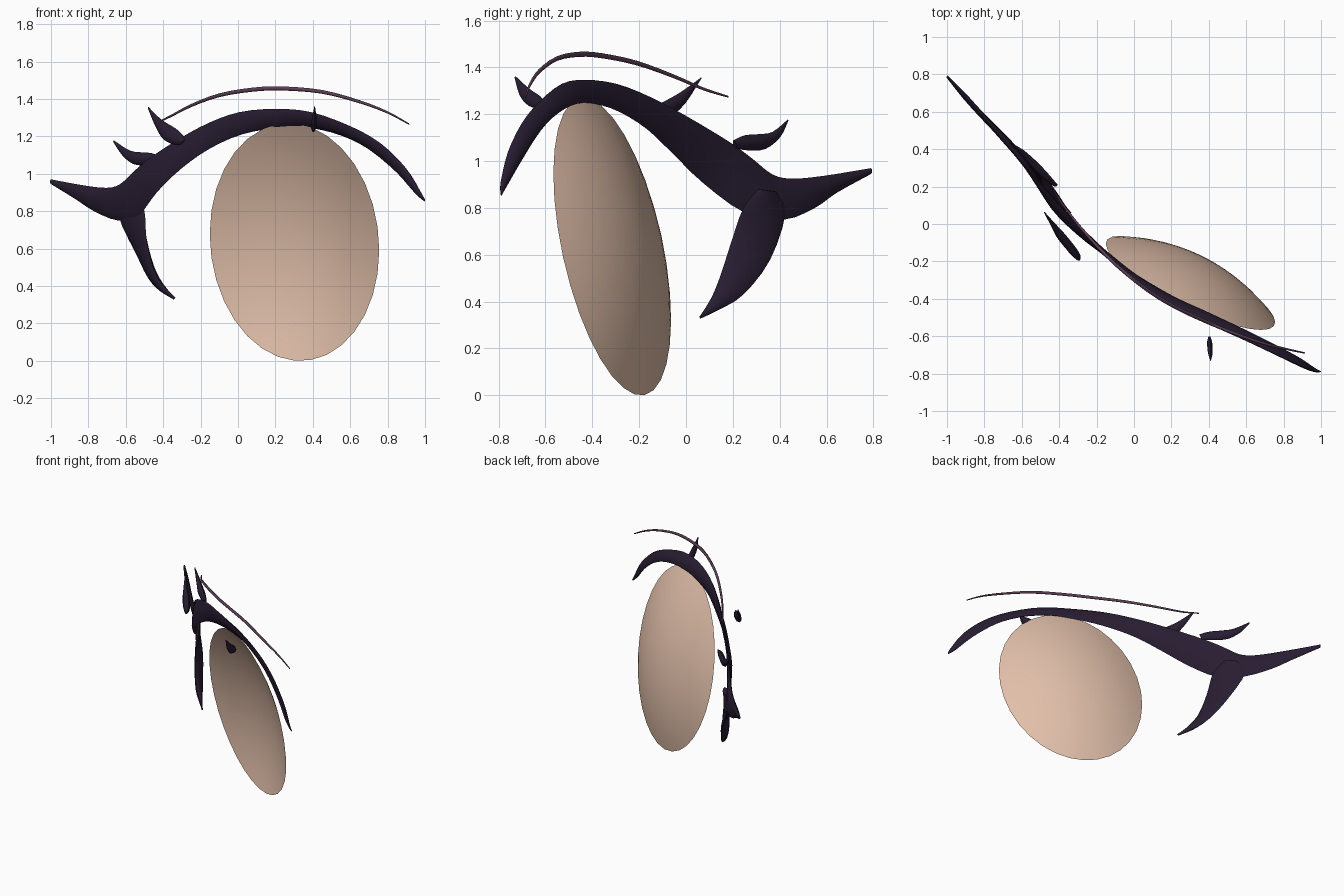
import bpy, bmesh, math
from mathutils import Vector

if "Cube" in bpy.data.objects:
    bpy.data.objects.remove(bpy.data.objects["Cube"])


def material(name, rgb):
    m = bpy.data.materials.new(name)
    m.diffuse_color = (*rgb, 1)
    m.use_nodes = True
    m.node_tree.nodes["Principled BSDF"].inputs["Base Color"].default_value = m.diffuse_color
    return m


SKIN = material("warm_beige", (0.75, 0.52, 0.40))
DARK = material("dark_plum", (0.021, 0.012, 0.031))
MAUVE = material("dusky_mauve", (0.105, 0.05, 0.09))


def finish(name, bm, mat, angle=50):
    bmesh.ops.recalc_face_normals(bm, faces=bm.faces)
    me = bpy.data.meshes.new(name)
    bm.to_mesh(me)
    bm.free()
    me.materials.append(mat)
    ob = bpy.data.objects.new(name, me)
    bpy.context.collection.objects.link(ob)
    bpy.ops.object.select_all(action='DESELECT')
    ob.select_set(True)
    bpy.context.view_layer.objects.active = ob
    bpy.ops.object.shade_smooth_by_angle(angle=math.radians(angle))
    return ob


def resample(pts, n):
    """Smooth curve through the points, n steps per span."""
    pts = [Vector(p) for p in pts]
    out = []
    for i in range(len(pts) - 1):
        a, b, c, d = pts[max(i - 1, 0)], pts[i], pts[i + 1], pts[min(i + 2, len(pts) - 1)]
        for k in range(n):
            t = k / n
            out.append(0.5 * (2 * b + (c - a) * t + (2 * a - 5 * b + 4 * c - d) * t * t
                              + (3 * b - a - 3 * c + d) * t ** 3))
    return out + [pts[-1]]


def blade(name, upper, lower, thick, mat=DARK, steps=3, ratio=0.5):
    """Closed lens-section blade running between two edge curves."""
    up, lo = resample(upper, steps), resample(lower, steps)
    mid = [(a + b) / 2 for a, b in zip(up, lo)]
    bm = bmesh.new()
    rings = []
    for i, c in enumerate(mid):
        half = (up[i] - lo[i]) / 2
        tan = mid[min(i + 1, len(mid) - 1)] - mid[max(i - 1, 0)]
        nrm = tan.cross(half).normalized() * min(thick / 2, half.length * ratio)
        rings.append([bm.verts.new(c + half * math.cos(k * math.pi / 4)
                                   + nrm * math.sin(k * math.pi / 4)) for k in range(8)])
    for r, s in zip(rings, rings[1:]):
        for k in range(8):
            j = (k + 1) % 8
            bm.faces.new((r[k], r[j], s[j], s[k]))
    bm.faces.new(rings[0])
    bm.faces.new(rings[-1])
    return finish(name, bm, mat)


# Footprint of the curved face seen from above: depth as a function of x
FOOT = [(-1, .79), (-.8, .565), (-.68, .425), (-.6, .33), (-.4, .1), (-.2, -.11), (0, -.29),
        (.2, -.43), (.4, -.53), (.6, -.61), (.8, -.69), (1, -.79)]


def depth(x):
    for (x0, y0), (x1, y1) in zip(FOOT, FOOT[1:]):
        if x <= x1:
            return y0 + (y1 - y0) * (x - x0) / (x1 - x0)
    return FOOT[-1][1]


def on_face(pts):
    """Place (x, z[, y offset]) points on the curved face."""
    return [(p[0], depth(p[0]) + (p[2] if len(p) > 2 else 0), p[1]) for p in pts]


# Eye socket: open oval bowl, hollow towards the front, bulging to the back
bm = bmesh.new()
centre = Vector((.302, -.315, .635))
side, rise = Vector((.453, -.21, -.044)), Vector((0, -.138, .634))
back = -side.cross(rise).normalized() * .128
SEG, RINGS = 32, 10
tip = bm.verts.new(centre + back)
prev = None
for i in range(1, RINGS + 1):
    r = i / RINGS
    ring = []
    for k in range(SEG):
        a = 2 * math.pi * k / SEG
        ring.append(bm.verts.new(centre + side * r * math.cos(a) + rise * r * math.sin(a)
                                 + back * (1 - r * r)))
    for k in range(SEG):
        j = (k + 1) % SEG
        bm.faces.new((prev[k], ring[k], ring[j], prev[j]) if prev else (tip, ring[k], ring[j]))
    prev = ring
finish("eye_bowl", bm, SKIN, 60)

# Upper lash line with outer wing
blade("upper_lash_line",
      on_face([(-1, .970), (-.82, .937), (-.70, .925), (-.63, .945), (-.56, 1.01), (-.47, 1.085),
               (-.31, 1.19), (-.15, 1.275), (.01, 1.33), (.2, 1.347), (.39, 1.33, -.005),
               (.6, 1.255, -.015), (.76, 1.165, -.025), (.89, 1.04, -.025), (.97, .915, -.015),
               (1, .862)]),
      on_face([(-1, .945), (-.87, .865), (-.77, .80, .02), (-.64, .750, .04), (-.53, .78),
               (-.43, .905, -.06), (-.30, 1.03, -.05), (-.15, 1.135, -.01), (.02, 1.21, .02),
               (.21, 1.245, .045), (.38, 1.245, .055), (.55, 1.205, .045), (.70, 1.13, .03),
               (.85, 1.005, .015), (.95, .892), (.997, .852)]), .03)

# Lower corner lash curving down
blade("lower_lash",
      [(-.60, .385, .87), (-.64, .425, .78), (-.55, .36, .58), (-.47, .245, .43), (-.40, .14, .365),
       (-.345, .062, .328)],
      [(-.54, .31, .88), (-.50, .245, .80), (-.49, .195, .66), (-.46, .15, .52),
       (-.415, .11, .42), (-.335, .06, .338)], .035)

# Small separate upper lashes
blade("front_lash",
      [(-.478, .065, 1.357), (-.41, -.03, 1.29), (-.33, -.12, 1.24), (-.29, -.18, 1.20),
       (-.29, -.195, 1.175)],
      [(-.482, .063, 1.35), (-.44, .0, 1.25), (-.40, -.07, 1.185), (-.34, -.14, 1.155),
       (-.31, -.185, 1.158)], .045)
blade("outer_lash",
      [(-.663, .435, 1.178), (-.58, .37, 1.125), (-.52, .31, 1.115), (-.46, .25, 1.11),
       (-.41, .205, 1.09)],
      [(-.667, .435, 1.17), (-.62, .40, 1.10), (-.56, .34, 1.052), (-.49, .27, 1.045),
       (-.43, .21, 1.055)], .045)
blade("inner_lash",
      [(.41, -.728, 1.363), (.408, -.67, 1.31), (.405, -.62, 1.275), (.403, -.60, 1.245)],
      [(.41, -.732, 1.357), (.408, -.71, 1.28), (.405, -.67, 1.235), (.403, -.62, 1.222)], .028)

# Thin eyelid crease above the lash line, tapering to both ends
crease = [(-.43, .18, 1.275), (-.36, .075, 1.308), (-.25, -.06, 1.365), (-.1, -.215, 1.42),
          (.08, -.36, 1.45), (.24, -.455, 1.456), (.45, -.55, 1.438), (.65, -.625, 1.385),
          (.8, -.665, 1.328), (.915, -.69, 1.265)]
halves = [.004 + .007 * math.sin(math.pi * i / 9) for i in range(10)]
blade("eyelid_crease",
      [(x, y, z + h) for (x, y, z), h in zip(crease, halves)],
      [(x, y, z - h) for (x, y, z), h in zip(crease, halves)], .018, MAUVE, ratio=.9)
